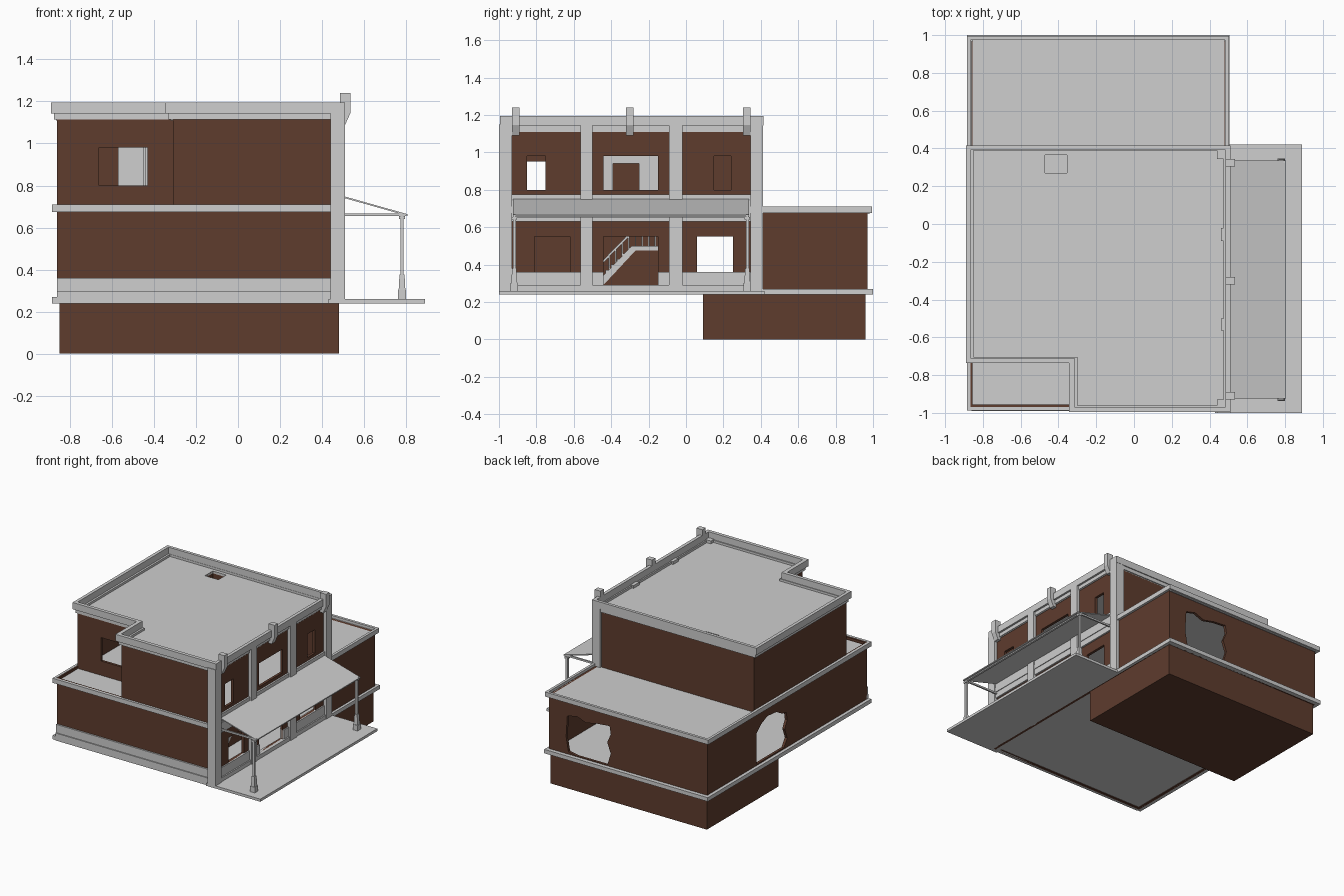
import bpy, bmesh
from mathutils import Matrix


def material(name, rgb):
    m = bpy.data.materials.new(name)
    m.diffuse_color = (*rgb, 1)
    return m


GREY = material("pale grey plaster", (0.62, 0.62, 0.62))
BRICK = material("brick brown", (0.112, 0.045, 0.027))


def finish(name, bm, mat):
    bmesh.ops.recalc_face_normals(bm, faces=bm.faces[:])
    me = bpy.data.meshes.new(name)
    bm.to_mesh(me)
    bm.free()
    me.materials.clear()
    me.materials.append(mat)
    ob = bpy.data.objects.new(name, me)
    bpy.context.collection.objects.link(ob)
    return ob


def box(name, x, y, z, mat=GREY, taper=1.0):
    """Box from (min, max) ranges; taper scales its top face."""
    bm = bmesh.new()
    bmesh.ops.create_cube(bm, size=1)
    for v in bm.verts:
        k = taper if v.co.z > 0 else 1
        v.co.x = sum(x) / 2 + v.co.x * k * (x[1] - x[0])
        v.co.y = sum(y) / 2 + v.co.y * k * (y[1] - y[0])
        v.co.z = sum(z) / 2 + v.co.z * (z[1] - z[0])
    return finish(name, bm, mat)


PLANES = {"xy": Matrix.Identity(4),
          "xz": Matrix(((1, 0, 0, 0), (0, 0, -1, 0), (0, 1, 0, 0), (0, 0, 0, 1))),
          "yz": Matrix(((0, 0, 1, 0), (1, 0, 0, 0), (0, 1, 0, 0), (0, 0, 0, 1)))}


def panel(name, plane, span, outline, holes=(), mat=GREY):
    """Flat outline with holes, extruded over span along the plane's third axis."""
    cu = bpy.data.curves.new(name, 'CURVE')
    cu.dimensions = '2D'
    cu.fill_mode = 'BOTH'
    cu.extrude = (span[1] - span[0]) / 2
    for loop in (outline, *holes):
        s = cu.splines.new('POLY')
        s.points.add(len(loop) - 1)
        for p, (u, v) in zip(s.points, loop):
            p.co = (u, v, 0, 1)
        s.use_cyclic_u = True
    tmp = bpy.data.objects.new(name + "_tmp", cu)
    bpy.context.collection.objects.link(tmp)
    dg = bpy.context.evaluated_depsgraph_get()
    me = bpy.data.meshes.new_from_object(tmp.evaluated_get(dg))
    bm = bmesh.new()
    bm.from_mesh(me)
    bpy.data.objects.remove(tmp)
    bpy.data.curves.remove(cu)
    bpy.data.meshes.remove(me)
    bmesh.ops.remove_doubles(bm, verts=bm.verts[:], dist=1e-5)
    bm.transform(PLANES[plane])
    axis = {"xy": 2, "xz": 1, "yz": 0}[plane]
    for v in bm.verts:
        v.co[axis] += sum(span) / 2
    for f in bm.faces:
        f.material_index = 0
        f.smooth = False
    return finish(name, bm, mat)


def rect(u0, u1, v0, v1):
    return [(u0, v0), (u1, v0), (u1, v1), (u0, v1)]


def notched(x0, x1, y0, y1, nx, ny):
    """Rectangle with its front left corner cut away at (nx, ny)."""
    return [(nx, y0), (x1, y0), (x1, y1), (x0, y1), (x0, ny), (nx, ny)]


# Basement, floors and porch slab
box("basement", (-0.85, 0.48), (0.09, 0.96), (0, 0.245), BRICK)
box("ground_floor", (-0.84, 0.46), (-0.95, 0.96), (0.245, 0.262))
box("porch_slab", (0.43, 0.89), (-1, 0.42), (0.24, 0.26))
box("upper_floor", (-0.855, 0.48), (-0.965, 0.98), (0.67, 0.69))

# Ground floor brick walls, with broken openings at the back and left
back_hole = [(0.32, 0.29), (0.34, 0.40), (0.33, 0.56), (0.25, 0.58), (0.17, 0.55), (0.08, 0.57),
             (-0.03, 0.58), (-0.04, 0.52), (-0.01, 0.45), (-0.04, 0.37), (-0.01, 0.275), (0.25, 0.275)]
left_hole = [(0.37, 0.28), (0.37, 0.52), (0.31, 0.57), (0.24, 0.60), (0.13, 0.59), (0.06, 0.55),
             (0.01, 0.54), (0.0, 0.48), (0.03, 0.42), (0.0, 0.34), (0.04, 0.28)]
panel("lower_back_wall", "xz", (0.95, 0.97), rect(-0.86, 0.485, 0.24, 0.69), [back_hole], BRICK)
panel("lower_left_wall", "yz", (-0.86, -0.84), rect(-0.97, 0.97, 0.24, 0.69), [left_hole], BRICK)
box("lower_front_wall", (-0.86, 0.485), (-0.97, -0.95), (0.24, 0.69), BRICK)
box("rear_right_wall", (0.465, 0.485), (0.40, 0.97), (0.24, 0.69), BRICK)

# Right wall over both floors, with doors and windows
openings = [rect(-0.81, -0.62, 0.36, 0.55), rect(-0.44, -0.15, 0.29, 0.55), rect(0.06, 0.25, 0.36, 0.55),
            rect(-0.85, -0.75, 0.80, 0.98), rect(-0.44, -0.15, 0.80, 0.98), rect(0.15, 0.24, 0.80, 0.98)]
panel("right_wall", "yz", (0.465, 0.485), rect(-0.97, 0.40, 0.24, 1.12), openings, BRICK)

# Upper floor brick walls around the balcony notch
box("upper_front_wall", (-0.31, 0.485), (-0.97, -0.95), (0.69, 1.12), BRICK)
panel("balcony_side_wall", "yz", (-0.31, -0.29), rect(-0.96, -0.70, 0.68, 1.12),
      [rect(-0.87, -0.74, 0.70, 0.95)], BRICK)
panel("balcony_back_wall", "xz", (-0.72, -0.70), rect(-0.86, -0.30, 0.68, 1.12),
      [rect(-0.66, -0.43, 0.80, 0.98)], BRICK)
box("upper_left_wall", (-0.86, -0.84), (-0.71, 0.40), (0.68, 1.12), BRICK)
box("upper_back_wall", (-0.86, 0.485), (0.38, 0.40), (0.68, 1.12), BRICK)
box("balcony_front_edge", (-0.86, -0.31), (-0.97, -0.955), (0.68, 0.708), BRICK)
box("balcony_left_edge", (-0.868, -0.855), (-0.97, -0.72), (0.68, 0.708), BRICK)

# Inner partitions of the upper floor
panel("upper_partition", "yz", (-0.45, -0.44), rect(-0.56, 0.10, 0.69, 1.115),
      [rect(-0.39, -0.25, 0.70, 0.94)])
box("upper_cross_wall", (-0.57, -0.10), (0.10, 0.11), (0.69, 1.115))

# Roof with a brick lined hatch, cornice and parapet
hatch = rect(-0.47, -0.355, 0.27, 0.365)
panel("roof", "xy", (1.11, 1.128), notched(-0.865, 0.49, -0.97, 0.40, -0.32, -0.715), [hatch])
panel("hatch_lining", "xy", (1.06, 1.127), rect(-0.475, -0.35, 0.265, 0.37), [hatch], BRICK)
panel("cornice", "xy", (1.115, 1.145), notched(-0.875, 0.495, -0.98, 0.408, -0.33, -0.725),
      [notched(-0.85, 0.475, -0.96, 0.39, -0.30, -0.705)])
panel("parapet", "xy", (1.143, 1.195), notched(-0.89, 0.51, -0.995, 0.415, -0.345, -0.737),
      [notched(-0.865, 0.485, -0.968, 0.392, -0.315, -0.71)])

# Middle trim, right side band and low trim
panel("middle_trim", "xy", (0.675, 0.71), rect(-0.885, 0.503, -0.988, 0.995),
      [rect(-0.865, 0.483, -0.968, 0.975)])
box("right_band", (0.46, 0.498), (-0.96, 0.40), (0.63, 0.775))
box("low_trim_left", (-0.885, -0.85), (-0.985, 1), (0.24, 0.27))
box("low_trim_back", (-0.885, 0.505), (0.96, 1), (0.24, 0.27))
box("low_trim_right", (0.475, 0.505), (0.41, 1), (0.24, 0.27))

# Stepped grey plinth on the front and right
box("front_plinth", (-0.86, 0.45), (-0.982, -0.955), (0.24, 0.36))
box("front_plinth_step", (-0.86, 0.45), (-0.99, -0.96), (0.24, 0.297))
box("right_plinth_step", (0.46, 0.505), (-0.96, 0.38), (0.24, 0.29))
for i, y in enumerate(((-0.96, -0.44), (-0.15, 0.38))):
    box(f"right_plinth_{i}", (0.46, 0.495), y, (0.24, 0.36))

# Pilasters and the small posts above the parapet
for i, y in enumerate(((-1, -0.93), (-0.565, -0.5), (-0.09, -0.02), (0.345, 0.413))):
    corner = i in (0, 3)
    box(f"pilaster_{i}", (0.44 if corner else 0.46, 0.51), y, (0.24, 1.15))
post = [(0.485, 1.24), (0.535, 1.24), (0.535, 1.145), (0.51, 1.09), (0.485, 1.09)]
for i, y in enumerate((-0.91, -0.30, 0.325)):
    panel(f"parapet_post_{i}", "xz", (y - 0.02, y + 0.02), post)

# Porch canopy with its frame, posts and tapered pedestals
panel("canopy", "xz", (-0.925, 0.337),
      [(0.50, 0.742), (0.805, 0.656), (0.805, 0.664), (0.50, 0.75)])
box("canopy_front_beam", (0.772, 0.788), (-0.925, 0.335), (0.652, 0.666))
for i, y in enumerate((-0.918, 0.328)):
    box(f"canopy_side_beam_{i}", (0.50, 0.80), (y - 0.006, y + 0.006), (0.655, 0.668))
    box(f"porch_post_{i}", (0.772, 0.788), (y - 0.008, y + 0.008), (0.37, 0.66))
    box(f"post_capital_{i}", (0.766, 0.794), (y - 0.014, y + 0.014), (0.64, 0.655))
    box(f"post_pedestal_{i}", (0.764, 0.796), (y - 0.016, y + 0.016), (0.30, 0.378), GREY, 0.75)
    box(f"post_foot_{i}", (0.76, 0.80), (y - 0.02, y + 0.02), (0.26, 0.302))

# Inner staircase: brick base, stringer, treads, landing and railings
X0, X1 = 0.05, 0.22
panel("stair_base", "yz", (X0, X1), [(-0.47, 0.26), (-0.08, 0.26), (-0.08, 0.48), (-0.28, 0.48)],
      (), BRICK)
panel("stair_stringer", "yz", (X1 - 0.01, X1 + 0.005),
      [(-0.52, 0.26), (-0.47, 0.26), (-0.27, 0.475), (-0.08, 0.475), (-0.08, 0.50), (-0.29, 0.50)])
box("stair_landing", (X0, X1), (-0.28, -0.08), (0.48, 0.50))
for i in range(8):
    y = -0.52 + i * 0.03
    box(f"stair_tread_{i}", (X0, X1), (y, y + 0.035), (0.265 + i * 0.029, 0.285 + i * 0.029))
for side, x in (("near", X1 - 0.008), ("far", X0 + 0.008)):
    for i in range(12):
        y = -0.515 + i * 0.035
        z = min(0.27 + max(0, i) * 0.035, 0.50)
        box(f"{side}_baluster_{i}", (x - 0.004, x + 0.004), (y - 0.004, y + 0.004), (z, z + 0.075))
    panel(f"{side}_handrail", "yz", (x - 0.006, x + 0.006),
          [(-0.53, 0.335), (-0.515, 0.335), (-0.285, 0.57), (-0.08, 0.57), (-0.08, 0.582), (-0.29, 0.582)])
